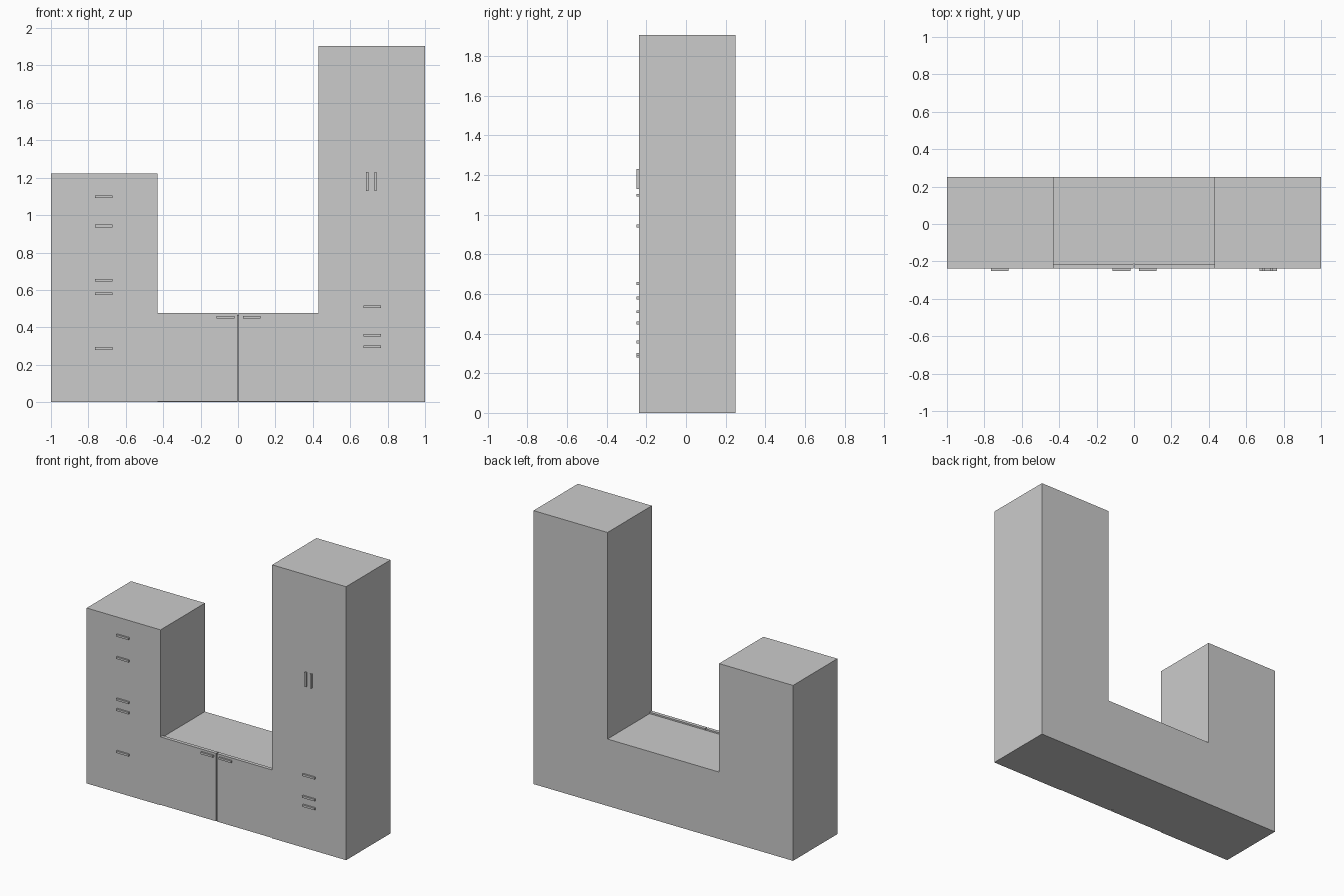
import bpy
import bmesh

if "Cube" in bpy.data.objects:
    bpy.data.objects.remove(bpy.data.objects["Cube"])

FRONT, BACK = -0.238, 0.25


def box(name, x, y, z):
    """Box spanning the given (min, max) ranges."""
    bm = bmesh.new()
    bmesh.ops.create_cube(bm, size=1)
    for v in bm.verts:
        v.co = [r[0] if c < 0 else r[1] for c, r in zip(v.co, (x, y, z))]
    mesh = bpy.data.meshes.new(name)
    bm.to_mesh(mesh)
    bm.free()
    obj = bpy.data.objects.new(name, mesh)
    bpy.context.collection.objects.link(obj)
    return obj


def handle(name, cx, cz, width=0.094, height=0.014):
    box(name, (cx - width / 2, cx + width / 2), (-0.25, FRONT),
        (cz - height / 2, cz + height / 2))


# Tall side cabinets
box("left_tower", (-1, -0.43), (FRONT, BACK), (0, 1.222))
box("right_tower", (0.43, 1), (FRONT, BACK), (0, 1.905))

# Low middle cabinets: carcass slightly below the front panels' top edge
for side, s in (("left", -1), ("right", 1)):
    box(f"{side}_low_cabinet", sorted((0, s * 0.43)), (-0.213, BACK), (0, 0.466))
    box(f"{side}_low_front", sorted((s * 0.003, s * 0.43)), (FRONT, -0.213),
        (0.003, 0.476))
    handle(f"{side}_low_handle", 0.003 + s * 0.07, 0.453)

# Drawer handles on the towers
for i, z in enumerate((1.098, 0.942, 0.652, 0.580, 0.287)):
    handle(f"left_drawer_handle_{i + 1}", -0.717, z)
for i, z in enumerate((0.510, 0.358, 0.296)):
    handle(f"right_drawer_handle_{i + 1}", 0.717, z)

# Pair of upright door handles
for side, x in (("left", 0.692), ("right", 0.735)):
    handle(f"{side}_door_handle", x, 1.18, 0.013, 0.1)
